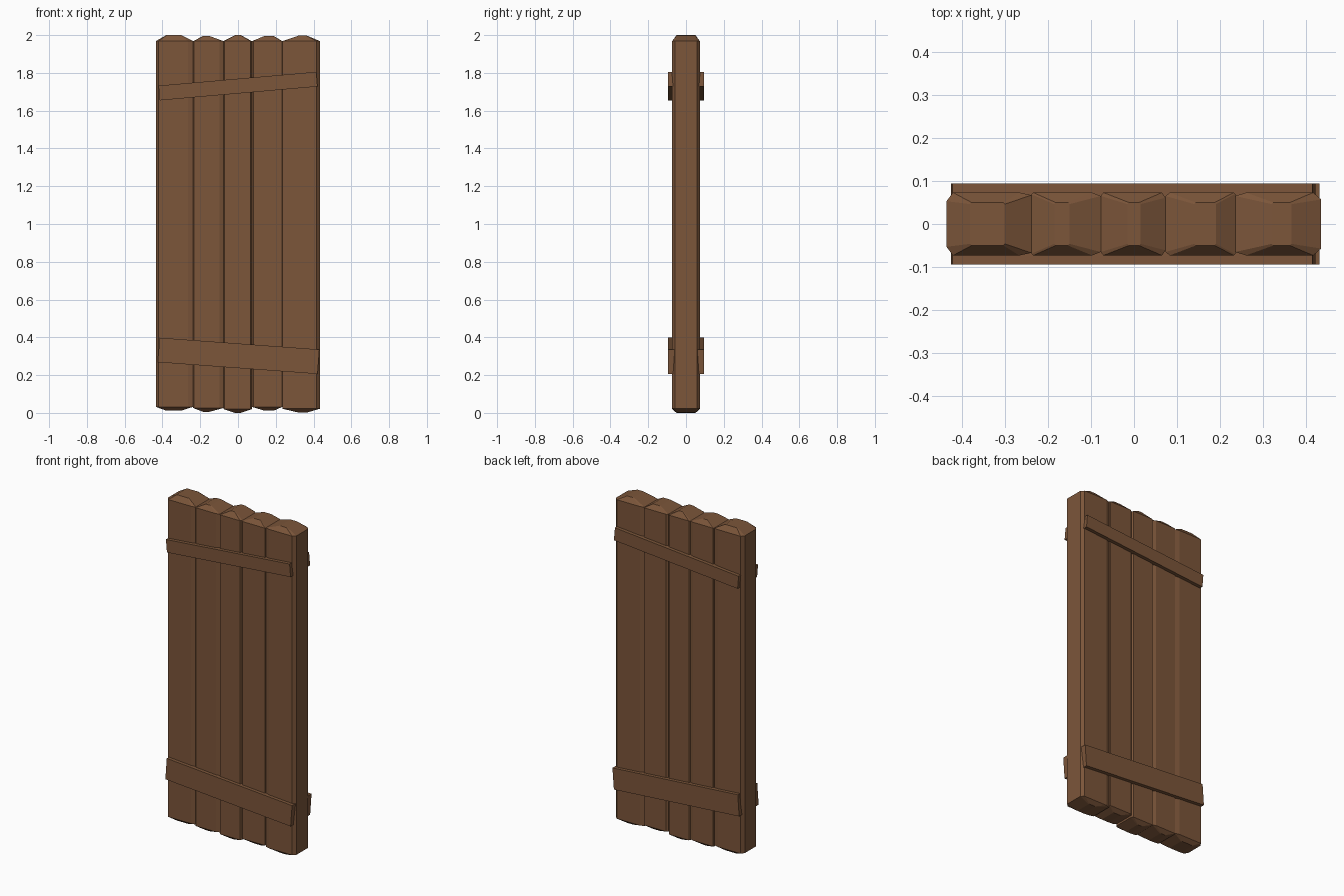
import bpy, bmesh, math

if "Cube" in bpy.data.objects:
    bpy.data.objects.remove(bpy.data.objects["Cube"])

wood = bpy.data.materials.new("brown wood")
wood.diffuse_color = (0.20, 0.092, 0.042, 1)
wood.use_nodes = True
wood.node_tree.nodes["Principled BSDF"].inputs["Base Color"].default_value = wood.diffuse_color


def add_object(name, bm):
    bmesh.ops.recalc_face_normals(bm, faces=bm.faces)
    mesh = bpy.data.meshes.new(name)
    bm.to_mesh(mesh)
    bm.free()
    mesh.materials.append(wood)
    obj = bpy.data.objects.new(name, mesh)
    bpy.context.collection.objects.link(obj)
    return obj


def plank(name, x0, x1, left, right, peak, z_low, z_high):
    """Upright board: chamfered long edges, hipped top and bottom ends."""
    (lx, ly), (rx, ry) = left, right
    d = 0.073

    def ring(z, end):
        if end:   # small end rectangle, corners doubled to match the chamfers
            a, b, e = peak[0], peak[1], 0.05
            pts = [(a, -e + .004), (a + .003, -e), (b - .003, -e), (b, -e + .004),
                   (b, e - .004), (b - .003, e), (a + .003, e), (a, e - .004)]
        else:
            pts = [(x0, -d + ly), (x0 + lx, -d), (x1 - rx, -d), (x1, -d + ry),
                   (x1, d - ry), (x1 - rx, d), (x0 + lx, d), (x0, d - ly)]
        return [bm.verts.new((x, y, z)) for x, y in pts]

    bm = bmesh.new()
    rings = [ring(z_low, True), ring(z_low + 0.02, False),
             ring(1.968, False), ring(z_high, True)]
    for a, b in zip(rings, rings[1:]):
        for i in range(8):
            j = (i + 1) % 8
            bm.faces.new((a[i], a[j], b[j], b[i]))
    bm.faces.new(rings[0])
    bm.faces.new(rings[-1])
    add_object(name, bm)


# Five planks: x range, left and right chamfers, end ridge, bottom and top heights
planks = [
    (-0.435, -0.238, (.015, .020), (.028, .006), (-0.38, -0.30), 0.012, 2.0),
    (-0.238, -0.077, (.004, .004), (.020, .008), (-0.185, -0.15), 0.006, 1.995),
    (-0.077, 0.073, (.006, .008), (.008, .012), (-0.015, 0.015), 0.0, 2.0),
    (0.073, 0.235, (.010, .008), (.003, .003), (0.14, 0.19), 0.012, 1.995),
    (0.235, 0.434, (.025, .008), (.018, .016), (0.32, 0.365), 0.002, 1.997),
]
for n, p in enumerate(planks, 1):
    plank(f"plank_{n}", *p)


# Two tilted crossbars passing through the door, showing on both sides
def crossbar(name, cx, cz, length, height, tilt):
    bm = bmesh.new()
    bmesh.ops.create_cube(bm, size=1)
    obj = add_object(name, bm)
    obj.scale = (length, 0.188, height)
    obj.rotation_euler = (0, -math.radians(tilt), 0)
    obj.location = (cx, 0, cz)


crossbar("upper_crossbar", 0.0, 1.73, 0.838, 0.078, 5.0)
crossbar("lower_crossbar", 0.003, 0.302, 0.848, 0.13, -4.2)
